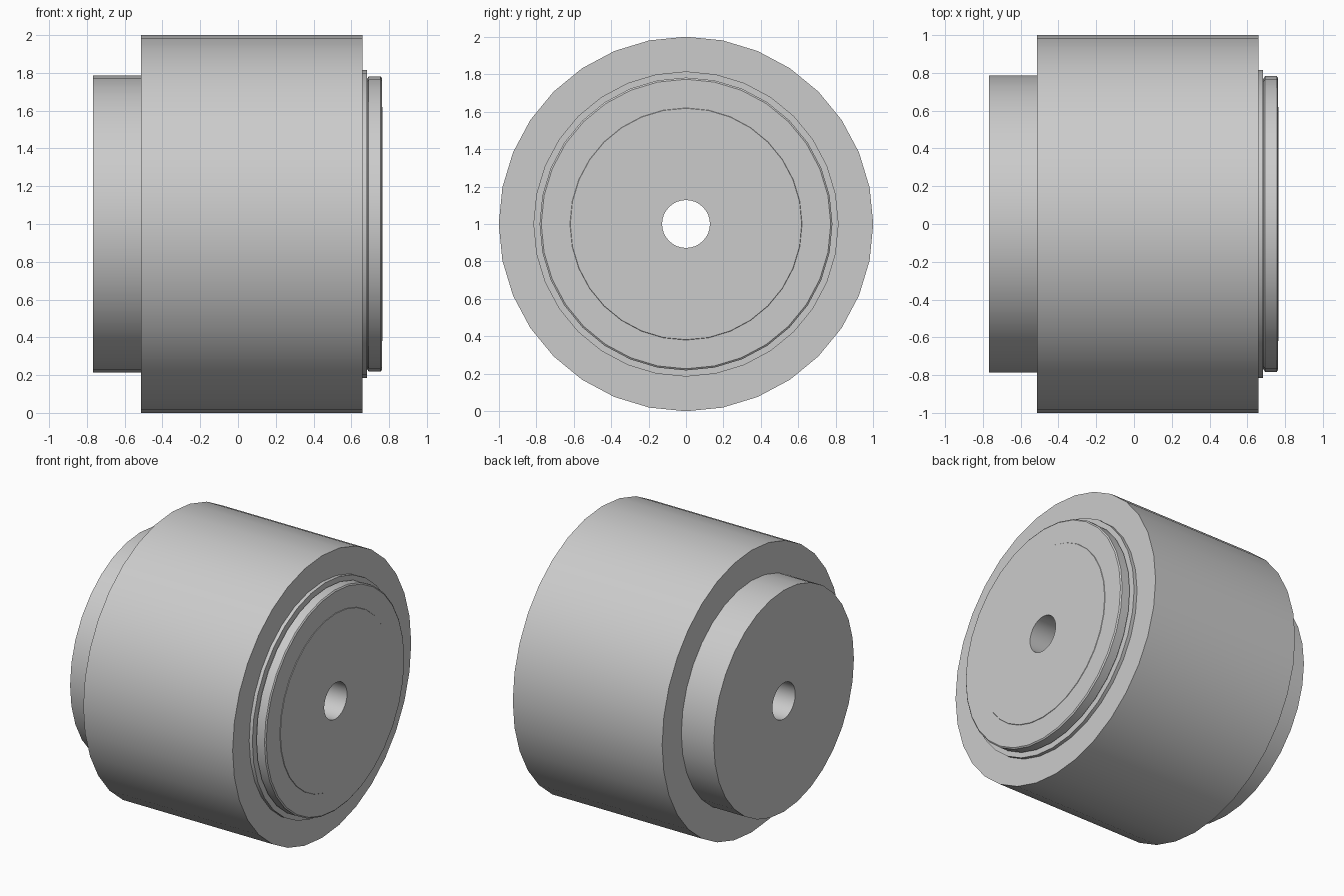
import bpy
import bmesh
from math import cos, sin, pi, radians

cube = bpy.data.objects.get("Cube")
if cube:
    bpy.data.objects.remove(cube, do_unlink=True)

SEGMENTS = 32
BORE = 0.128

grey = bpy.data.materials.new("plain grey")
grey.use_nodes = True
GREY = (0.6, 0.6, 0.6, 1)
grey.diffuse_color = GREY
grey.node_tree.nodes["Principled BSDF"].inputs["Base Color"].default_value = GREY


def lathe(name, profile):
    """Spin a closed (x, radius) profile around the horizontal axle."""
    bm = bmesh.new()
    rings = []
    for i in range(SEGMENTS):
        a = 2 * pi * i / SEGMENTS
        rings.append([bm.verts.new((x, r * sin(a), 1 + r * cos(a))) for x, r in profile])
    n = len(profile)
    for i, ring in enumerate(rings):
        after = rings[(i + 1) % SEGMENTS]
        for j in range(n):
            k = (j + 1) % n
            bm.faces.new((ring[j], ring[k], after[k], after[j]))
    bmesh.ops.recalc_face_normals(bm, faces=bm.faces)
    mesh = bpy.data.meshes.new(name)
    bm.to_mesh(mesh)
    bm.free()
    mesh.materials.append(grey)
    obj = bpy.data.objects.new(name, mesh)
    bpy.context.collection.objects.link(obj)
    bpy.ops.object.select_all(action="DESELECT")
    obj.select_set(True)
    bpy.context.view_layer.objects.active = obj
    bpy.ops.object.shade_smooth_by_angle(angle=radians(30))
    return obj


# Wide outer drum
lathe("outer_drum", [(-0.513, 0.785), (-0.513, 1), (0.658, 1), (0.658, 0.785)])

# Thin raised collar on the left face
lathe("collar", [(0.658, 0.77), (0.658, 0.815), (0.683, 0.815), (0.683, 0.77)])

# Bored core: plain hub, shallow groove, bevelled cap with a slightly raised centre
lathe("bored_core", [
    (-0.767, BORE), (-0.767, 0.785), (0.658, 0.785), (0.658, 0.77),
    (0.686, 0.77), (0.692, 0.782), (0.755, 0.782), (0.762, 0.773),
    (0.762, 0.62), (0.765, 0.618), (0.765, BORE),
])
